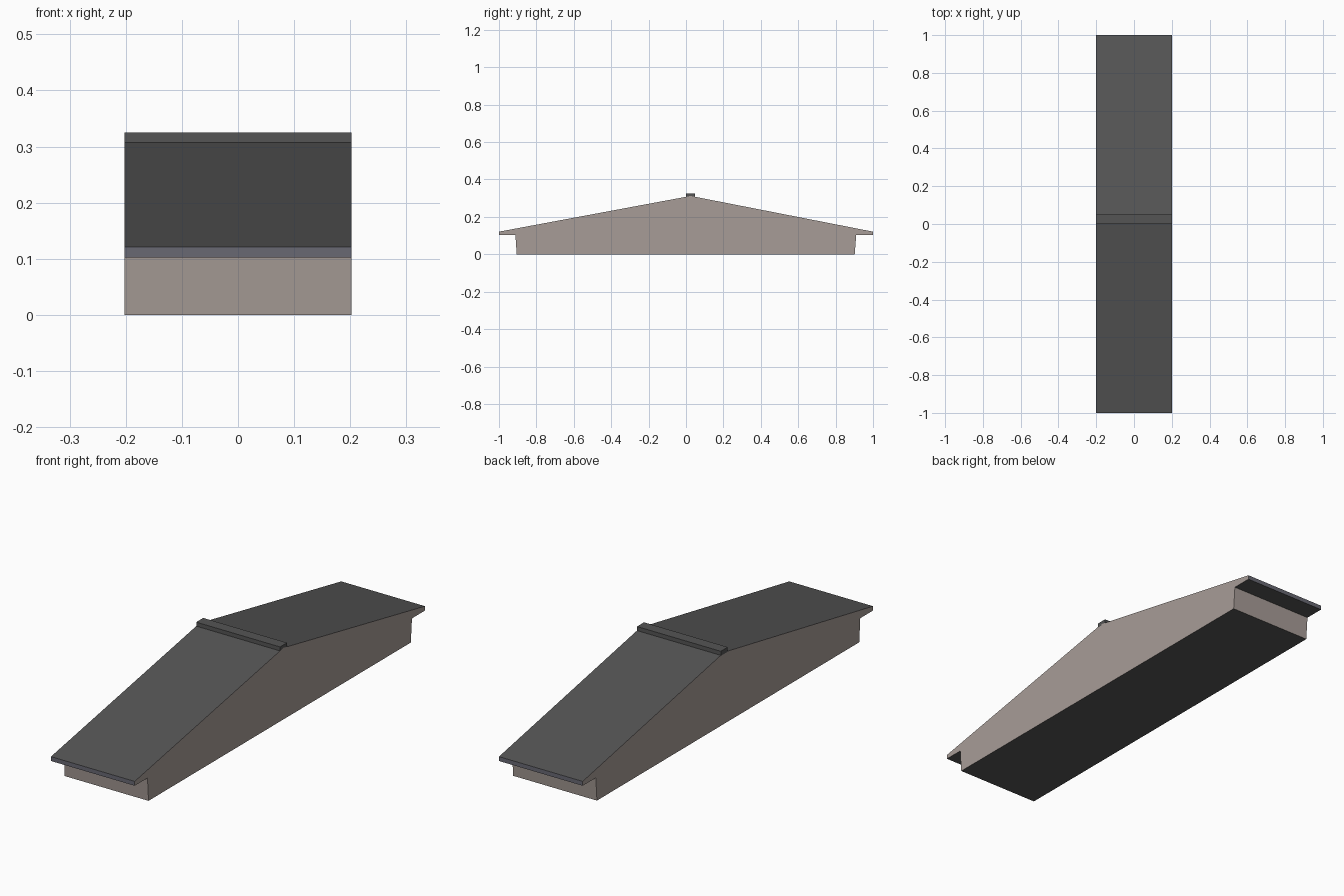
import bpy, bmesh

if "Cube" in bpy.data.objects:
    bpy.data.objects.remove(bpy.data.objects["Cube"])

W = 0.202  # half width


def material(name, rgb):
    m = bpy.data.materials.new(name)
    m.diffuse_color = (*rgb, 1)
    m.use_nodes = True
    m.node_tree.nodes["Principled BSDF"].inputs["Base Color"].default_value = m.diffuse_color
    return m


slate = material("dark roof grey", (0.09, 0.09, 0.09))
stone = material("warm stone", (0.39, 0.335, 0.31))
trim = material("blue grey trim", (0.14, 0.14, 0.17))


def extrude_profile(name, profile, mats, rule):
    """Extrude a (y, z) profile across x and colour its faces by rule."""
    bm = bmesh.new()
    face = bm.faces.new([bm.verts.new((-W, y, z)) for y, z in profile])
    new = bmesh.ops.extrude_face_region(bm, geom=[face])["geom"]
    bmesh.ops.translate(bm, vec=(2 * W, 0, 0),
                        verts=[v for v in new if isinstance(v, bmesh.types.BMVert)])
    bmesh.ops.recalc_face_normals(bm, faces=bm.faces)
    for f in bm.faces:
        f.material_index = rule(f)
    mesh = bpy.data.meshes.new(name)
    bm.to_mesh(mesh)
    bm.free()
    ob = bpy.data.objects.new(name, mesh)
    bpy.context.collection.objects.link(ob)
    for m in mats:
        mesh.materials.append(m)


def gable_colour(f):
    if abs(f.normal.z) > 0.12:                 # roof slopes and undersides
        return 0
    if abs(f.calc_center_median().y) > 0.98:   # eave edges
        return 2
    return 1                                   # walls


# Gable block with overhanging eaves
gable = [(-0.905, 0), (0.902, 0), (0.91, 0.102), (1, 0.102), (1, 0.121),
         (0.025, 0.312), (-1, 0.121), (-1, 0.102), (-0.912, 0.102)]
extrude_profile("gable_roof", gable, [slate, stone, trim], gable_colour)

# Ridge cap
cap = [(0.001, 0.305), (0.049, 0.305), (0.049, 0.325), (0.001, 0.325)]
extrude_profile("ridge_cap", cap, [slate], lambda f: 0)
